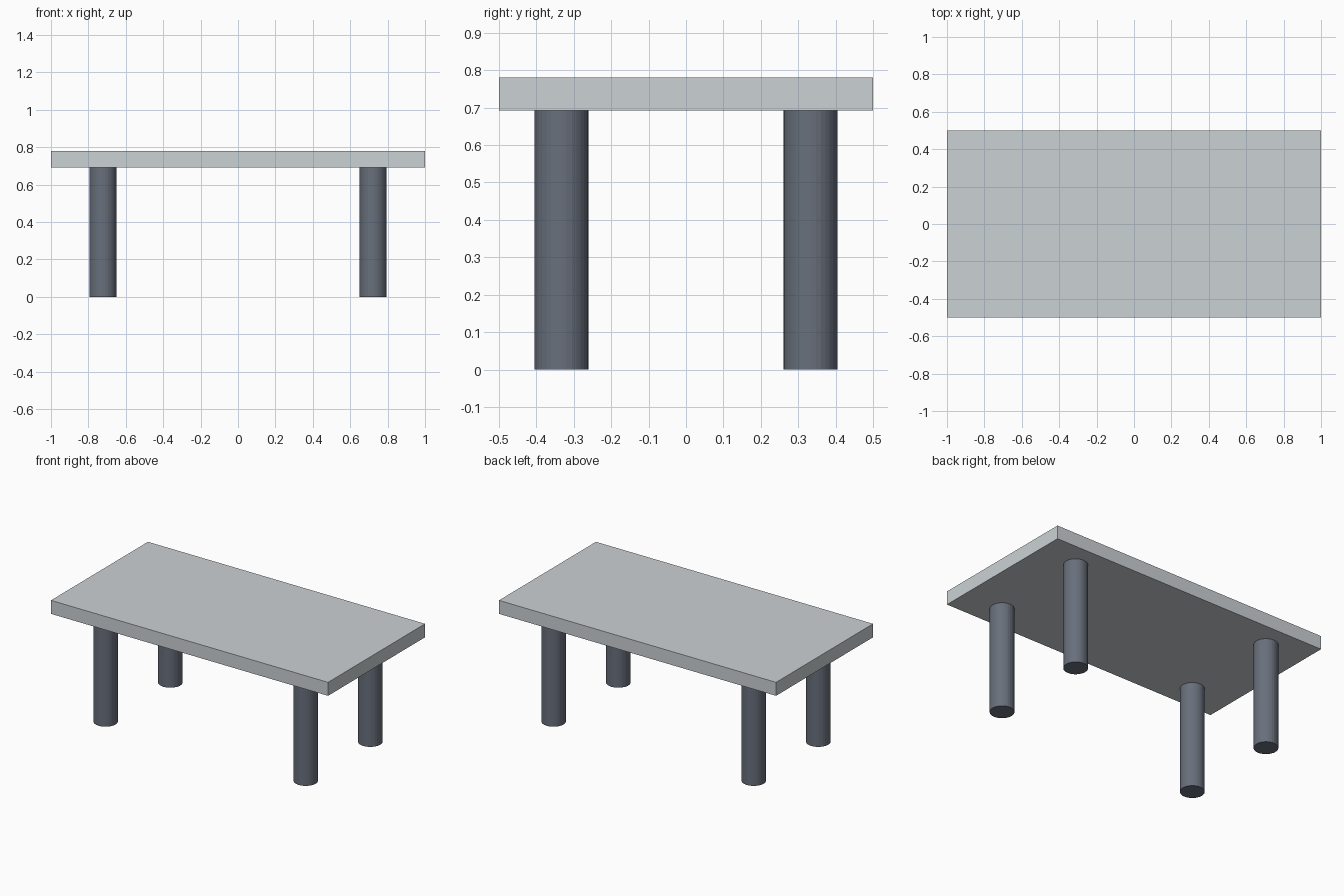
import bpy

if "Cube" in bpy.data.objects:
    bpy.data.objects.remove(bpy.data.objects["Cube"])

TOP_Z, UNDERSIDE_Z = 0.78, 0.692
LEG_X, LEG_Y, LEG_R = 0.722, 0.333, 0.0723


def material(name, color):
    mat = bpy.data.materials.new(name)
    mat.diffuse_color = (*color, 1)
    mat.use_nodes = True
    mat.node_tree.nodes["Principled BSDF"].inputs["Base Color"].default_value = mat.diffuse_color
    return mat


top_mat = material("pale_grey", (0.60, 0.64, 0.66))
leg_mat = material("dark_grey", (0.14, 0.16, 0.20))

# Tabletop slab
bpy.ops.mesh.primitive_cube_add(size=1, location=(0, 0, (TOP_Z + UNDERSIDE_Z) / 2))
top = bpy.context.object
top.name = "tabletop"
top.scale = (2, 1, TOP_Z - UNDERSIDE_Z)
bpy.ops.object.transform_apply(location=False, rotation=False, scale=True)
top.data.materials.append(top_mat)

# Four round legs, meeting the underside of the slab
for y_name, sy in (("front", -1), ("back", 1)):
    for x_name, sx in (("left", -1), ("right", 1)):
        bpy.ops.mesh.primitive_cylinder_add(
            vertices=32, radius=LEG_R, depth=UNDERSIDE_Z,
            location=(sx * LEG_X, sy * LEG_Y, UNDERSIDE_Z / 2))
        leg = bpy.context.object
        leg.name = f"{y_name}_{x_name}_leg"
        leg.data.materials.append(leg_mat)
